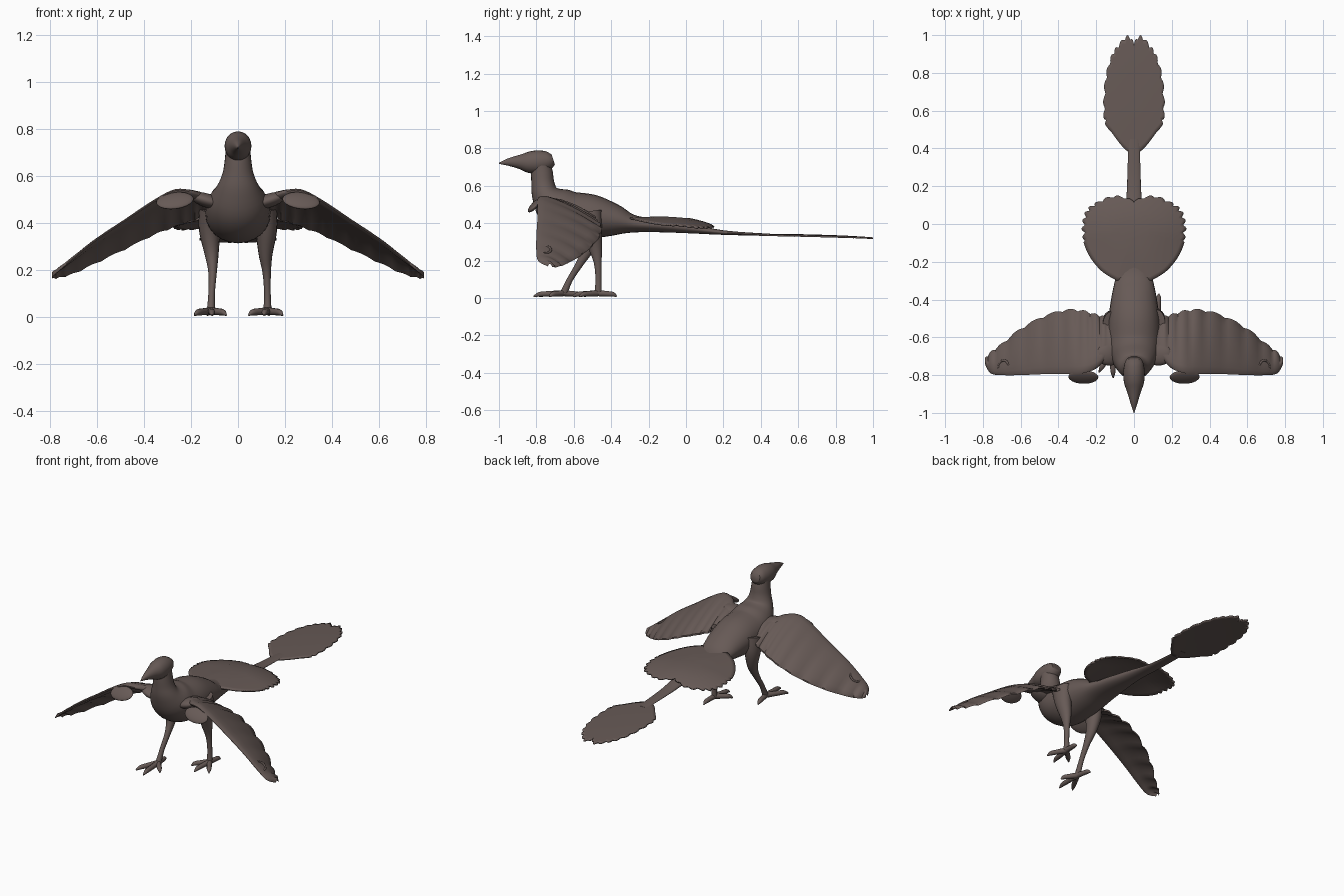
import bpy, bmesh, math
from mathutils import Vector

if "Cube" in bpy.data.objects:
    bpy.data.objects.remove(bpy.data.objects["Cube"], do_unlink=True)

plumage = bpy.data.materials.new("dusky_brown")
plumage.use_nodes = True
colour = (0.135, 0.102, 0.093, 1)
plumage.diffuse_color = colour
plumage.node_tree.nodes["Principled BSDF"].inputs["Base Color"].default_value = colour


def smooth_rows(rows, steps):
    """Catmull-Rom interpolation through rows of numbers."""
    rows = [Vector(r) for r in rows]
    out = []
    for i in range(len(rows) - 1):
        a, b, c, d = (rows[max(i - 1, 0)], rows[i], rows[i + 1],
                      rows[min(i + 2, len(rows) - 1)])
        for k in range(steps):
            t = k / steps
            out.append(b + (c - a) * (t / 2) + (a * 2 - b * 5 + c * 4 - d) * (t * t / 2)
                       + (b * 3 - a - c * 3 + d) * (t ** 3 / 2))
    return out + [rows[-1]]


def finish(name, bm, angle=50):
    bmesh.ops.recalc_face_normals(bm, faces=bm.faces)
    mesh = bpy.data.meshes.new(name)
    bm.to_mesh(mesh)
    bm.free()
    mesh.materials.append(plumage)
    ob = bpy.data.objects.new(name, mesh)
    bpy.context.collection.objects.link(ob)
    bpy.ops.object.select_all(action="DESELECT")
    ob.select_set(True)
    bpy.context.view_layer.objects.active = ob
    bpy.ops.object.shade_smooth_by_angle(angle=math.radians(angle))
    return ob


def skin(name, rings):
    """Join closed rings of points and cap both ends."""
    bm = bmesh.new()
    loops = [[bm.verts.new(p) for p in ring] for ring in rings]
    n = len(loops[0])
    for a, b in zip(loops, loops[1:]):
        for i in range(n):
            j = (i + 1) % n
            bm.faces.new((a[i], a[j], b[j], b[i]))
    bm.faces.new(loops[0])
    bm.faces.new(loops[-1])
    return finish(name, bm)


def tube(name, rows, steps=4, sides=16):
    """Rows are x, y, z, sideways radius, other radius."""
    rows = smooth_rows(rows, steps)
    rings = []
    for i, r in enumerate(rows):
        tangent = (rows[min(i + 1, len(rows) - 1)] - rows[max(i - 1, 0)]).to_3d().normalized()
        side = Vector((1, 0, 0))
        side = (side - tangent * side.dot(tangent)).normalized()
        up = tangent.cross(side)
        ring = []
        for k in range(sides):
            a = math.tau * k / sides
            ring.append(r.to_3d() + side * (math.cos(a) * max(r[3], 0.002))
                        + up * (math.sin(a) * max(r[4], 0.002)))
        rings.append(ring)
    return skin(name, rings)


# Body, neck and tail stem in one sweep: y, z, half width, half depth
body = [(.45, .338, .03, .006), (.2, .35, .037, .012), (0, .375, .05, .028),
        (-.15, .388, .075, .036), (-.28, .397, .097, .047), (-.38, .417, .118, .085),
        (-.5, .435, .135, .118), (-.62, .445, .138, .125), (-.7, .492, .125, .113),
        (-.75, .55, .092, .076), (-.765, .61, .066, .062), (-.77, .67, .056, .058),
        (-.775, .72, .052, .05)]
tube("body_and_neck", [(0, *r) for r in body], sides=24)

# Head tapering into the bill
head = [(-.71, .742, .034, .028), (-.735, .735, .049, .049), (-.785, .728, .057, .062),
        (-.84, .726, .053, .057), (-.89, .728, .036, .038), (-.95, .727, .018, .02),
        (-1, .72, .002, .003)]
tube("head_and_bill", [(0, *r) for r in head], sides=20)


def feather_fan(name, outline, scallops, start, depth, height):
    """Scalloped plate from a half outline of (half width, y)."""
    half = smooth_rows(outline, 10)
    last = len(half) - 1
    mid = Vector((0, sum(p.y for p in half) / len(half)))
    right = []
    for i, p in enumerate(half):
        t = i / last
        dip = 0
        if t > start:
            dip = depth * (1 - abs(math.sin(math.pi * scallops * (t - start) / (1 - start))))
        right.append(mid + (p - mid) * (1 - dip))
    loop = right + [Vector((-p.x, p.y)) for p in reversed(right[:-1])]
    bm = bmesh.new()
    rings = []
    for s in (.3, .6, .8, .92, 1):
        pts = [mid + (p - mid) * s for p in loop]
        rings.append([bm.verts.new((p.x, p.y, height(p.x, p.y))) for p in pts])
    n = len(loop)
    bm.faces.new(rings[0])
    for a, b in zip(rings, rings[1:]):
        for i in range(n):
            j = (i + 1) % n
            bm.faces.new((a[i], a[j], b[j], b[i]))
    ob = finish(name, bm)
    mod = ob.modifiers.new("thickness", "SOLIDIFY")
    mod.thickness = 0.009
    mod.offset = 0
    return ob


# Long tail paddle and broad rump fan
feather_fan("tail_paddle",
            [(.03, .38), (.07, .42), (.115, .48), (.157, .54), (.163, .65), (.152, .78),
             (.122, .89), (.085, .95), (.035, 1.0), (0, .965)],
            9, .33, .07,
            lambda x, y: .338 - .035 * max(0, y - .5) ** 2 * 2 - .2 * x * x)
feather_fan("rump_fan",
            [(.09, -.3), (.17, -.25), (.235, -.17), (.27, -.08), (.275, 0),
             (.255, .07), (.2, .115), (.1, .15), (0, .125)],
            9, .35, .07,
            lambda x, y: .432 - .6 * x * x - .9 * max(0, y + .08) ** 2)

# Wing stations: x, leading y, leading z, trailing y, trailing z, thickness
wing = [(.09, -.69, .49, -.53, .45, .04), (.15, -.72, .512, -.49, .43, .04),
        (.2, -.765, .53, -.475, .41, .036), (.27, -.79, .535, -.455, .385, .034),
        (.36, -.795, .49, -.45, .35, .03), (.48, -.795, .41, -.485, .29, .026),
        (.6, -.8, .33, -.55, .232, .022), (.7, -.8, .25, -.63, .185, .018),
        (.76, -.79, .2, -.675, .168, .014), (.79, -.74, .172, -.71, .164, .008)]


def build_wing(name, sign):
    rings = []
    chord = [0, .04, .12, .25, .4, .55, .7, .85, 1]
    for i, (x, yl, zl, yt, zt, th) in enumerate(smooth_rows(wing, 6)):
        ripple = abs(math.sin(math.pi * i / 5))
        yt -= .012 * (1 - ripple)
        top, under = [], []
        for t in chord:
            y, z = yl + (yt - yl) * t, zl + (zt - zl) * t
            z += .018 * math.sin(math.pi * t) + .006 * ripple * t
            h = .5 * th * (min(1, t / .12) ** .5) * (1 - .8 * t) + .002
            top.append((sign * x, y, z + h))
            under.append((sign * x, y, z - h))
        rings.append(top + under[::-1])
    skin(name, rings)


def ellipsoid(name, centre, size, turn):
    bpy.ops.mesh.primitive_uv_sphere_add(segments=20, ring_count=10, location=centre, rotation=turn)
    ob = bpy.context.object
    ob.name = name
    ob.scale = size
    ob.data.materials.append(plumage)
    bpy.ops.object.shade_smooth()


for label, sign in (("left", 1), ("right", -1)):
    build_wing(label + "_wing", sign)
    # Shoulder joining body to wing, and the drooping wrist flap
    ellipsoid(label + "_shoulder", (sign * .13, -.69, .495), (.075, .06, .03), (0, sign * -.3, 0))
    ellipsoid(label + "_wrist_flap", (sign * .268, -.81, .495), (.08, .048, .016),
              (math.radians(45), sign * .12, 0))
    # Curled finger near the wing tip
    bpy.ops.mesh.primitive_torus_add(location=(sign * .69, -.755, .258), major_radius=.033,
                                     minor_radius=.006, major_segments=20, minor_segments=8,
                                     rotation=(0, sign * math.radians(35), 0))
    finger = bpy.context.object
    finger.name = label + "_wing_finger"
    finger.data.materials.append(plumage)
    bpy.ops.object.shade_smooth()

# Striding legs: the right one is ahead
legs = {
    "left": [(.115, -.52, .46, .05, .07), (.12, -.505, .37, .046, .056),
             (.117, -.485, .27, .03, .037), (.122, -.472, .19, .018, .021),
             (.125, -.468, .1, .014, .016), (.125, -.47, .022, .018, .02)],
    "right": [(-.115, -.53, .46, .05, .07), (-.12, -.515, .37, .046, .056),
              (-.112, -.525, .27, .03, .036), (-.108, -.565, .19, .018, .021),
              (-.112, -.62, .1, .014, .016), (-.115, -.655, .022, .018, .02)]}
toes = {
    "left": [(.19, -.57), (.11, -.605), (.045, -.545), (.132, -.37)],
    "right": [(-.185, -.785), (-.11, -.815), (-.05, -.73), (-.13, -.555)]}
for label, rows in legs.items():
    tube(label + "_leg", rows)
    ax, ay = rows[-1][:2]
    for number, (x, y) in enumerate(toes[label], 1):
        mx, my = (ax + x) / 2, (ay + y) / 2
        tube(f"{label}_toe_{number}",
             [(ax, ay, .026, .016, .017), (mx, my, .023, .015, .015),
              (mx * .4 + x * .6, my * .4 + y * .6, .02, .013, .013), (x, y, .008, .003, .004)],
             sides=10)
